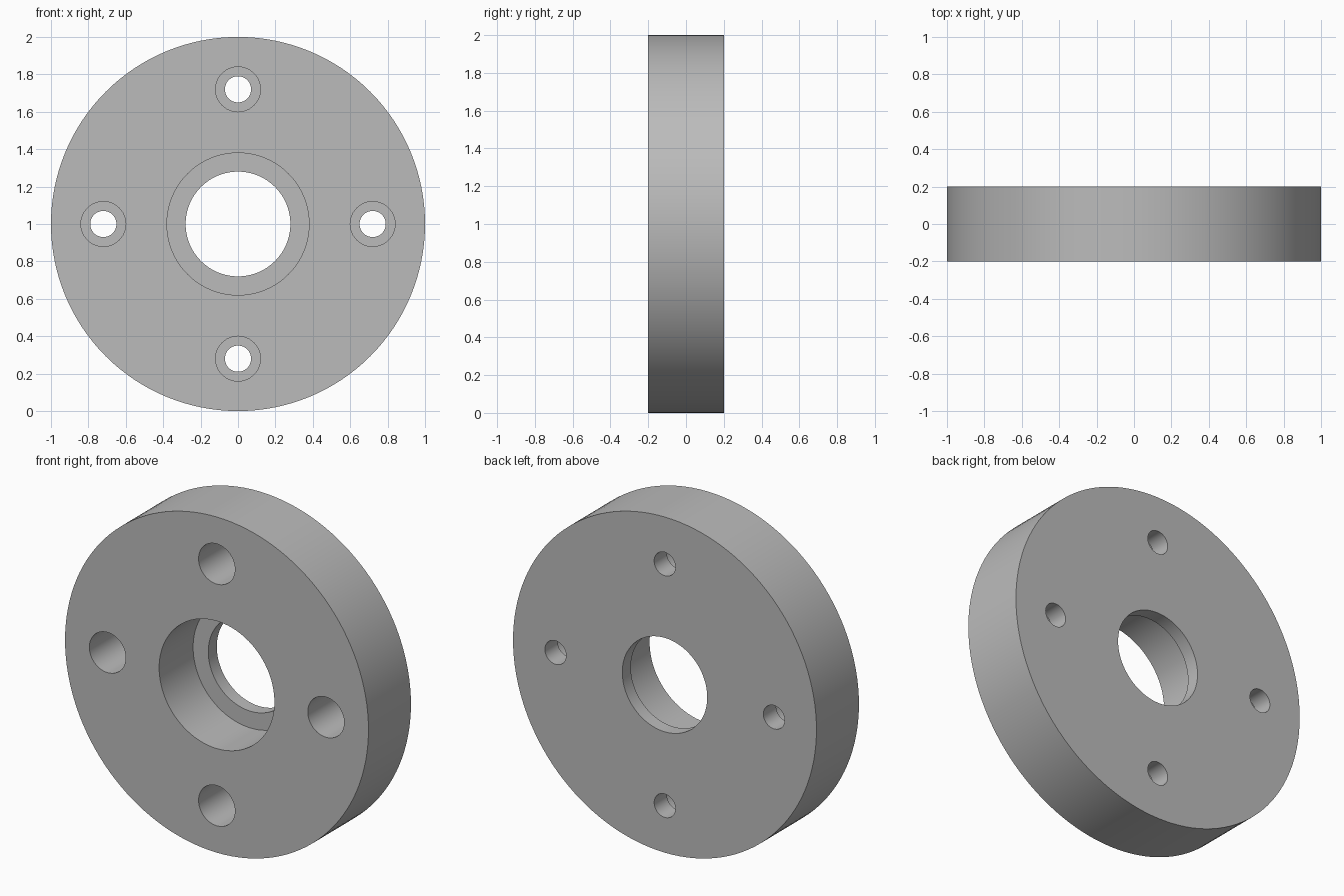
import bpy
import math

default = bpy.data.objects.get("Cube")
if default:
    bpy.data.objects.remove(default, do_unlink=True)

THICK = 0.4
FRONT = -THICK / 2
CENTRE_Z = 1.0
BOLT_CIRCLE = 0.72

# Plain grey metal
grey = bpy.data.materials.new("grey metal")
grey.use_nodes = True
colour = (0.5, 0.5, 0.5, 1)
grey.diffuse_color = colour
grey.node_tree.nodes["Principled BSDF"].inputs["Base Color"].default_value = colour


def cylinder(name, radius, y0, y1, x=0, z=CENTRE_Z, sides=96):
    """Cylinder along y, from y0 to y1."""
    bpy.ops.mesh.primitive_cylinder_add(
        vertices=sides, radius=radius, depth=y1 - y0,
        location=(x, (y0 + y1) / 2, z), rotation=(math.pi / 2, 0, 0))
    obj = bpy.context.object
    obj.name = name
    obj.data.materials.append(grey)
    return obj


def drill(body, radius, y0, y1, x=0, z=CENTRE_Z, sides=96):
    """Cut one round hole out of the body."""
    cutter = cylinder("drill", radius, y0, y1, x, z, sides)
    cutter.hide_render = True
    mod = body.modifiers.new("hole", "BOOLEAN")
    mod.operation = "DIFFERENCE"
    mod.solver = "EXACT"
    mod.object = cutter
    bpy.context.view_layer.objects.active = body
    bpy.ops.object.modifier_apply(modifier=mod.name)
    bpy.data.objects.remove(cutter, do_unlink=True)


def stepped_hole(body, wide, narrow, depth, x=0, z=CENTRE_Z, sides=96):
    """Wide recess from the front, narrow hole right through."""
    drill(body, wide, FRONT - 0.1, FRONT + depth, x, z, sides)
    drill(body, narrow, FRONT - 0.2, -FRONT + 0.1, x, z, sides)


# Flange disc
flange = cylinder("flange_disc", 1.0, FRONT, -FRONT, sides=128)

# Central bore with a thin lip at the back
stepped_hole(flange, 0.38, 0.28, 0.32)

# Four counterbored bolt holes
for i in range(4):
    a = i * math.pi / 2
    stepped_hole(flange, 0.12, 0.07, 0.28, BOLT_CIRCLE * math.cos(a),
                 CENTRE_Z + BOLT_CIRCLE * math.sin(a), 48)

# Round walls smooth, rims sharp
bpy.ops.object.select_all(action="DESELECT")
flange.select_set(True)
bpy.context.view_layer.objects.active = flange
bpy.ops.object.shade_smooth_by_angle(angle=math.radians(30))
